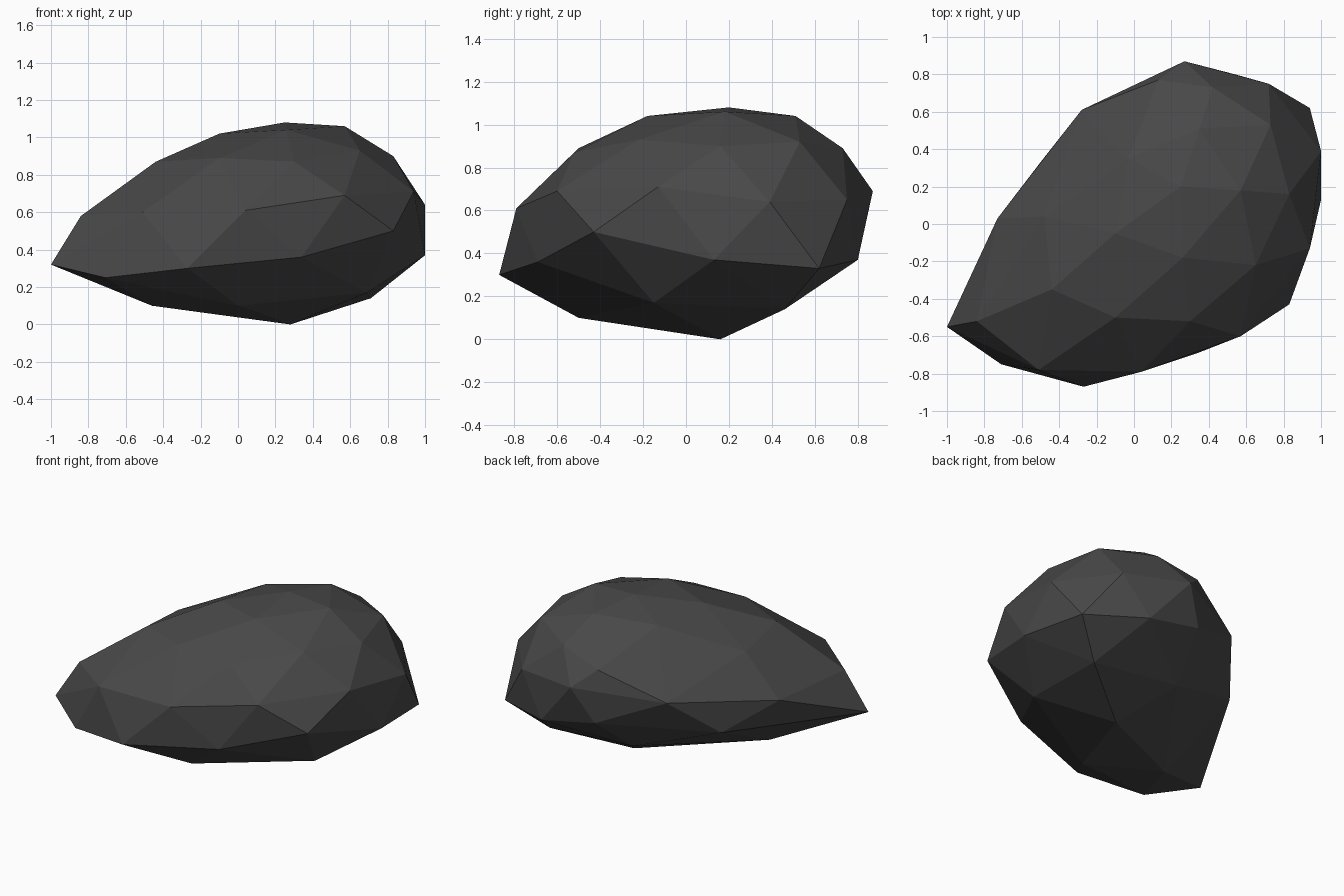
import bpy
import bmesh

# Remove the default object
default_cube = bpy.data.objects.get("Cube")
if default_cube:
    bpy.data.objects.remove(default_cube, do_unlink=True)


def make_material(name, colour):
    material = bpy.data.materials.new(name)
    material.use_nodes = True
    material.diffuse_color = colour
    shader = material.node_tree.nodes["Principled BSDF"]
    shader.inputs["Base Color"].default_value = colour
    shader.inputs["Roughness"].default_value = 0.9
    return material


def make_hull(name, layers, material):
    """Wrap flat faces around the corner points of every layer."""
    mesh = bpy.data.meshes.new(name)
    bm = bmesh.new()
    for layer in layers:
        for corner in layer:
            bm.verts.new(corner)
    bm.verts.ensure_lookup_table()
    hull = bmesh.ops.convex_hull(bm, input=bm.verts[:], use_existing_faces=False)
    leftover = {v for v in hull["geom_interior"] + hull["geom_unused"]
                if isinstance(v, bmesh.types.BMVert)}
    bmesh.ops.delete(bm, geom=list(leftover), context="VERTS")
    bmesh.ops.recalc_face_normals(bm, faces=bm.faces[:])
    for face in bm.faces:
        face.smooth = False
    bm.to_mesh(mesh)
    bm.free()
    mesh.materials.append(material)
    rock = bpy.data.objects.new(name, mesh)
    bpy.context.scene.collection.objects.link(rock)
    return rock


# Underside: the resting point and the ring around it
underside = [
    (.28, .16, 0), (0, -.5, .1), (-.46, -.25, .1),
    (.69, -.15, .17), (.71, .46, .14), (.06, .49, .2),
]

# Lower belt, where the stone is widest
lower_belt = [
    (-1, -.55, .32), (-.71, -.75, .25), (-.27, -.87, .3), (.34, -.69, .36),
    (.83, -.43, .5), (1, .13, .37), (.94, .62, .33), (.54, .8, .37),
    (.14, .79, .45), (-.5, .33, .38), (-.73, .03, .55),
]

# Upper belt, leaning inward
upper_belt = [
    (-.84, -.52, .58), (-.51, -.78, .6), (.04, -.79, .61), (.57, -.6, .69),
    (.94, -.13, .71), (1, .39, .64), (.72, .75, .65), (.27, .87, .69),
    (-.04, .71, .59), (-.28, .61, .63), (-.48, .04, .82),
]

# Shoulder and crown
shoulder = [
    (-.44, -.35, .87), (-.1, -.5, .89), (.3, -.52, .87), (.65, -.22, .93),
    (.83, .16, .9), (.73, .53, .92), (.42, .73, .89), (.13, .77, .81),
    (-.03, .35, 1),
]
crown = [
    (-.1, -.05, 1.02), (.26, -.18, 1.04), (.57, .18, 1.06),
    (.35, .51, 1.04), (.25, .2, 1.08),
]

# Stone
charcoal = make_material("charcoal_stone", (0.065, 0.065, 0.065, 1))
make_hull("rock", [underside, lower_belt, upper_belt, shoulder, crown], charcoal)
